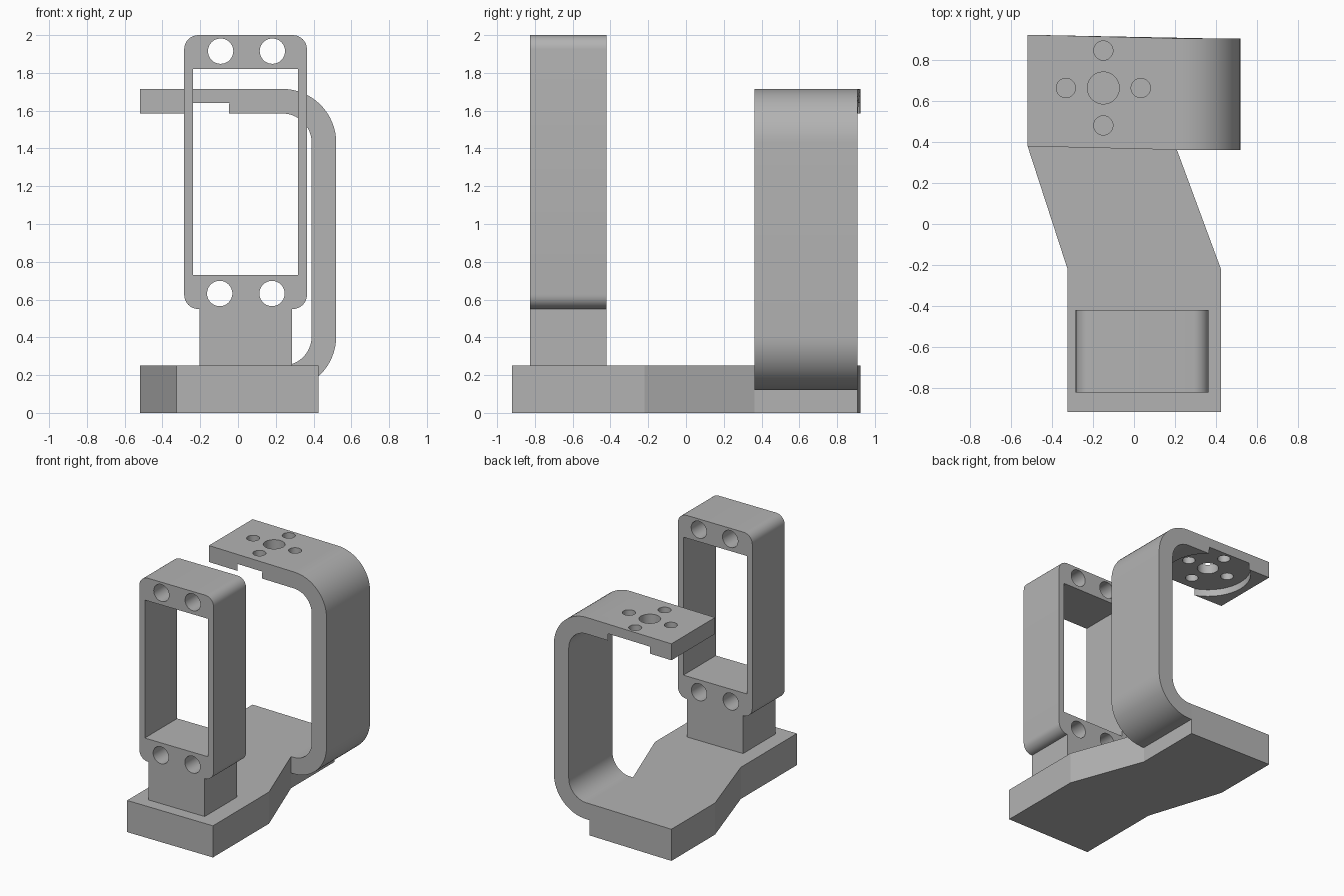
import bpy, bmesh
from math import cos, sin, pi, radians
from mathutils import Vector

if "Cube" in bpy.data.objects:
    bpy.data.objects.remove(bpy.data.objects["Cube"], do_unlink=True)

GREY = (0.45, 0.45, 0.45, 1)
grey = bpy.data.materials.new("plain grey")
grey.use_nodes = True
grey.diffuse_color = GREY
grey.node_tree.nodes["Principled BSDF"].inputs["Base Color"].default_value = GREY


def prism(name, points, low, high, axis):
    """Extrude a 2D outline along y (points are x, z) or z (points are x, y)."""
    place = (lambda p, d: (p[0], d, p[1])) if axis == "y" else (lambda p, d: (p[0], p[1], d))
    bm = bmesh.new()
    face = bm.faces.new([bm.verts.new(place(p, low)) for p in points])
    new = bmesh.ops.extrude_face_region(bm, geom=[face])["geom"]
    shift = Vector(place((0, 0), high - low))
    bmesh.ops.translate(bm, vec=shift, verts=[v for v in new if isinstance(v, bmesh.types.BMVert)])
    bmesh.ops.recalc_face_normals(bm, faces=bm.faces)
    mesh = bpy.data.meshes.new(name)
    bm.to_mesh(mesh)
    bm.free()
    mesh.materials.append(grey)
    obj = bpy.data.objects.new(name, mesh)
    bpy.context.collection.objects.link(obj)
    return obj


def arc(cx, cy, r, start, end, steps=16):
    angles = [radians(start + (end - start) * i / steps) for i in range(steps + 1)]
    return [(cx + r * cos(a), cy + r * sin(a)) for a in angles]


def circle(cx, cy, r, n=48):
    return arc(cx, cy, r, 0, 360 - 360 / n, n - 1)


def box(x0, x1, y0, y1):
    return [(x0, y0), (x1, y0), (x1, y1), (x0, y1)]


def select(obj):
    bpy.ops.object.select_all(action="DESELECT")
    obj.select_set(True)
    bpy.context.view_layer.objects.active = obj


def cut(obj, outline, low, high, axis):
    cutter = prism("cutter", outline, low, high, axis)
    cutter.hide_render = True
    mod = obj.modifiers.new("cut", "BOOLEAN")
    mod.operation, mod.solver, mod.object = "DIFFERENCE", "EXACT", cutter
    select(obj)
    bpy.ops.object.modifier_apply(modifier=mod.name)
    bpy.data.objects.remove(cutter, do_unlink=True)


def smooth(obj):
    select(obj)
    bpy.ops.object.shade_smooth_by_angle(angle=radians(30))


# Shared dimensions
LEFT, JOIN, BEND = -0.52, 0.21, 0.235
FRONT, BACK, SKEW = 0.362, 0.907, 0.018
BASE_TOP = 0.25

# Base plate with a sideways jog
prism("base_plate", [(-0.325, -0.92), (0.425, -0.92), (0.425, -0.22), (JOIN, FRONT),
                     (JOIN, BACK), (LEFT, BACK + SKEW), (LEFT, FRONT + SKEW),
                     (-0.325, -0.22)], 0, BASE_TOP, "z")

# Post that carries the upright frame
Y0, Y1 = -0.825, -0.42
prism("frame_post", box(-0.205, 0.287, BASE_TOP, 0.55), Y0, Y1, "y")

# Upright frame with rounded corners, window and screw holes
X0, X1, Z0, Z1, R = -0.285, 0.365, 0.55, 2.0, 0.075
outline = (arc(X1 - R, Z0 + R, R, -90, 0, 8) + arc(X1 - R, Z1 - R, R, 0, 90, 8)
           + arc(X0 + R, Z1 - R, R, 90, 180, 8) + arc(X0 + R, Z0 + R, R, 180, 270, 8))
frame = prism("upright_frame", outline, Y0, Y1, "y")
cut(frame, box(-0.237, 0.317, 0.73, 1.82), Y0 - 0.1, Y1 + 0.1, "y")
for x, z in [(-0.092, 1.915), (0.182, 1.915), (-0.097, 0.632), (0.18, 0.632)]:
    cut(frame, circle(x, z, 0.067), Y0 - 0.1, Y1 + 0.1, "y")
smooth(frame)

# Curved arm rising from the base and folding over at the top
TOP, LOW, OUTER, INNER = 1.715, 0.405, 0.285, 0.155
HIGH = TOP - OUTER
profile = ([(JOIN, LOW - OUTER)] + arc(BEND, LOW, OUTER, -90, 0)
           + arc(BEND, HIGH, OUTER, 0, 90) + [(LEFT, TOP), (LEFT, HIGH + INNER)]
           + arc(BEND, HIGH, INNER, 90, 0) + arc(BEND, LOW, INNER, 0, -90)
           + [(JOIN, LOW - INNER)])
arm = prism("curved_arm", profile, FRONT, BACK, "y")
for v in arm.data.vertices:
    if v.co.x < JOIN - 0.01:
        v.co.y += SKEW

# Round recess under the arm, then the hub hole and four screw holes
CX, CY, PITCH = -0.15, 0.665, 0.183
cut(arm, circle(CX, CY, 0.314, 64), 1.5, 1.64, "z")
cut(arm, circle(CX, CY, 0.078), 1.5, 1.8, "z")
for i in range(4):
    a = i * pi / 2
    cut(arm, circle(CX + PITCH * cos(a), CY + PITCH * sin(a), 0.047), 1.5, 1.8, "z")
smooth(arm)
